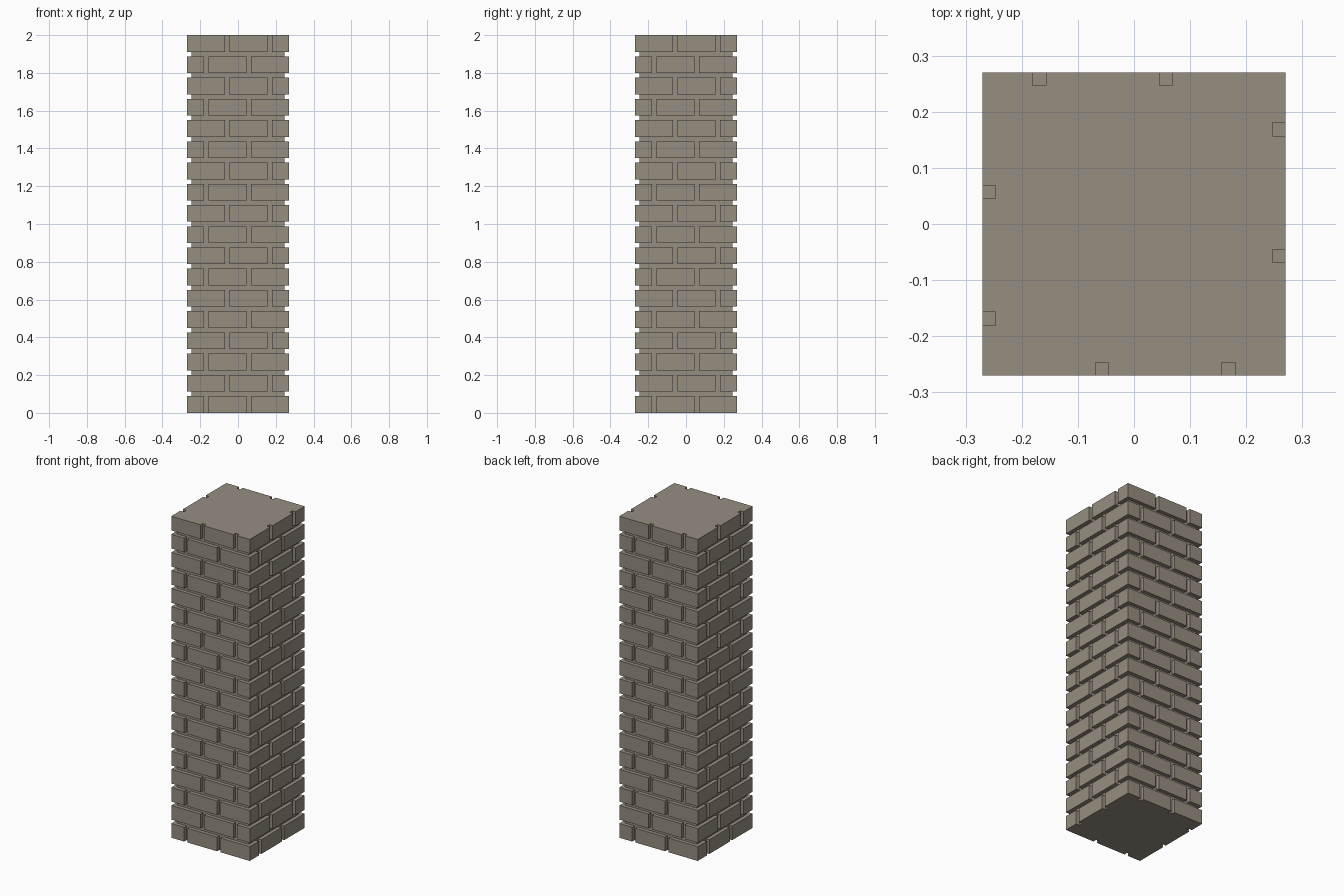
import bpy, bmesh

if "Cube" in bpy.data.objects:
    bpy.data.objects.remove(bpy.data.objects["Cube"])

R = 0.27          # half width at brick faces
C = 0.247         # half width at mortar
JOINT = 0.024     # mortar joint width
ROWS = 18
BRICK_H = 0.0885
PITCH = (2.0 - BRICK_H) / (ROWS - 1)

stone = bpy.data.materials.new("warm grey stone")
stone.diffuse_color = (0.305, 0.27, 0.216, 1)
stone.use_nodes = True
stone.node_tree.nodes["Principled BSDF"].inputs["Base Color"].default_value = stone.diffuse_color

bm = bmesh.new()


def turn(p, k):
    x, y = p
    for _ in range(k):
        x, y = -y, x
    return (x, y)


def flat(points, z, up):
    f = bm.faces.new([bm.verts.new((x, y, z)) for x, y in points])
    f.normal_update()
    if (f.normal.z > 0) != up:
        f.normal_flip()


def wall(points, z0, z1):
    # outward walls around a closed counter-clockwise outline
    for i, (x0, y0) in enumerate(points):
        x1, y1 = points[(i + 1) % len(points)]
        bm.faces.new([bm.verts.new(v) for v in
                      ((x0, y0, z0), (x1, y1, z0), (x1, y1, z1), (x0, y0, z1))])


core = [turn((-C, -C), k) for k in range(4)]

for row in range(ROWS):
    z0 = row * PITCH
    z1 = z0 + BRICK_H
    # staggered joints: (start, end) along each side
    joints = [(-0.069, -0.069 + JOINT), (0.157, 0.157 + JOINT)]
    if row % 2 == 0:
        joints = [(-b, -a) for a, b in reversed(joints)]
    (a0, a1), (b0, b1) = joints

    # notched outline of the course
    side = [(-R, -R)]
    for s, e in joints:
        side += [(s, -R), (s, -C), (e, -C), (e, -R)]
    outline = [turn(p, k) for k in range(4) for p in side]
    wall(outline, z0, z1)

    # brick tops and bottoms exposed in the bed joints
    middle = [(a1, -R), (b0, -R), (b0, -C), (a1, -C)]
    corner = [turn((b1, -C), 3), turn((b1, -R), 3), (-R, -R),
              (a0, -R), (a0, -C), (-C, -C)]
    for z, up, cap in ((z0, False, row == 0), (z1, True, row == ROWS - 1)):
        if cap:
            flat(outline, z, up)
        else:
            for k in range(4):
                flat([turn(p, k) for p in middle], z, up)
                flat([turn(p, k) for p in corner], z, up)

    # recessed mortar band above the course
    if row < ROWS - 1:
        wall(core, z1, z0 + PITCH)

bmesh.ops.remove_doubles(bm, verts=bm.verts, dist=0.0001)
mesh = bpy.data.meshes.new("brick_pillar")
bm.to_mesh(mesh)
bm.free()
mesh.materials.append(stone)
pillar = bpy.data.objects.new("brick_pillar", mesh)
bpy.context.collection.objects.link(pillar)
